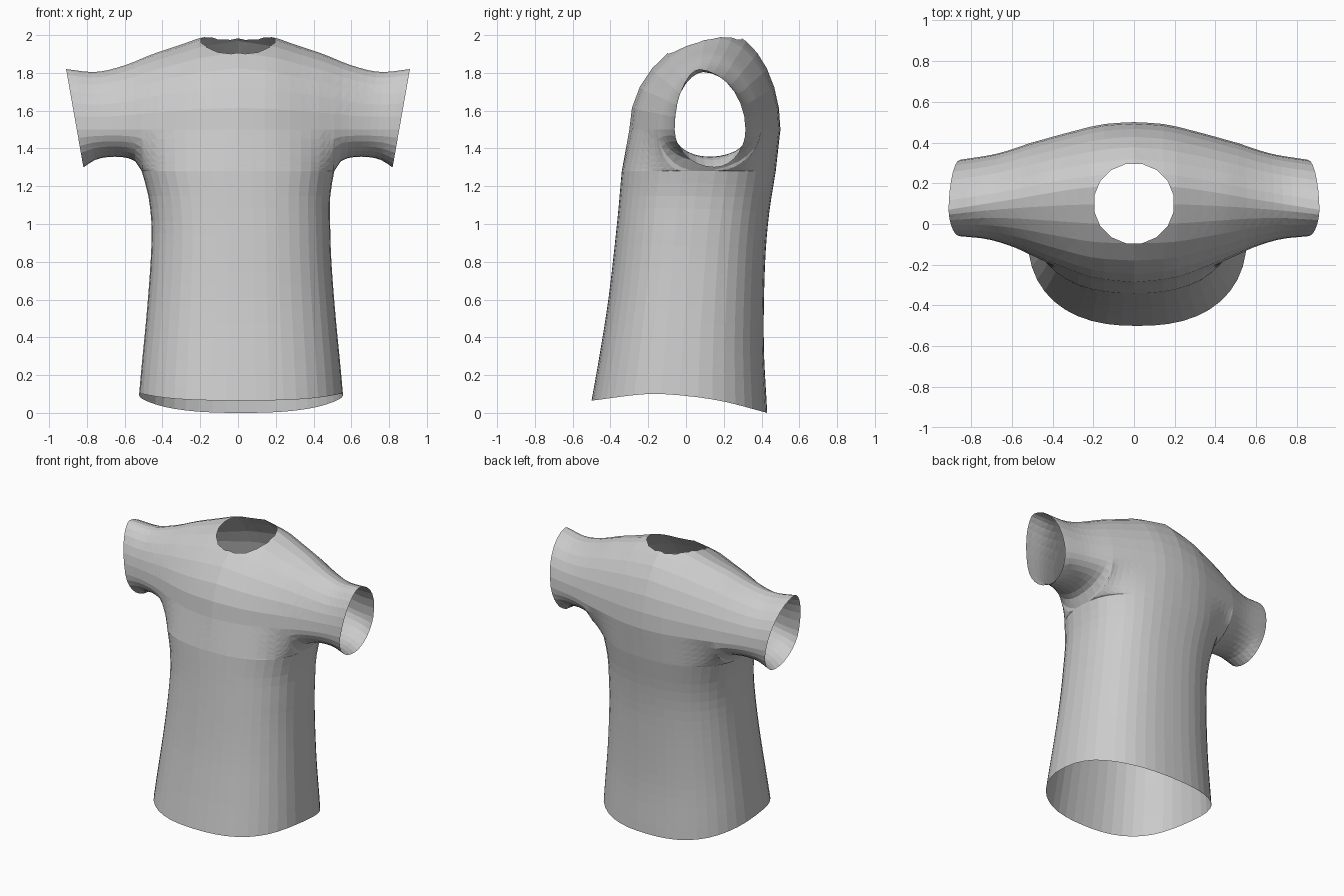
import bpy, bmesh, math
from mathutils import Vector

if "Cube" in bpy.data.objects:
    bpy.data.objects.remove(bpy.data.objects["Cube"], do_unlink=True)


def curve(points, x):
    """Smooth interpolation through a few (x, value) points."""
    x = min(max(x, points[0][0]), points[-1][0])
    i = 0
    while i < len(points) - 2 and x > points[i + 1][0]:
        i += 1

    def slope(k):
        a, b = points[max(k - 1, 0)], points[min(k + 1, len(points) - 1)]
        return (b[1] - a[1]) / (b[0] - a[0])

    (x0, v0), (x1, v1) = points[i], points[i + 1]
    h = x1 - x0
    t = (x - x0) / h
    return (v0 * (1 + 2 * t) * (1 - t) ** 2 + v1 * t * t * (3 - 2 * t)
            + h * (slope(i) * t * (1 - t) ** 2 - slope(i + 1) * t * t * (1 - t)))


# Torso profiles by height
HALF_WIDTH = [(.06, .54), (.2, .528), (.5, .5), (.8, .478), (1, .473), (1.15, .482), (1.28, .51)]
TORSO_FRONT = [(.06, -.5), (.3, -.457), (.6, -.41), (1, -.365), (1.28, -.34)]
TORSO_BACK = [(.06, .43), (.4, .412), (.8, .418), (1.05, .438), (1.28, .475)]
HEM = [(-.5, .065), (-.2, .1), (0, .09), (.2, .06), (.43, 0)]
# Shoulder and sleeve profiles by distance from the middle
TOP_Z = [(0, 2.02), (.2, 1.985), (.3, 1.95), (.45, 1.9), (.6, 1.84), (.75, 1.805), (.91, 1.82)]
TOP_Y = [(0, .2), (.3, .17), (.6, .12), (.91, .07)]
FRONT_Y = [(0, -.3), (.2, -.275), (.4, -.2), (.5, -.155), (.6, -.115), (.75, -.075), (.91, -.06)]
BACK_Y = [(0, .5), (.15, .49), (.3, .455), (.5, .4), (.7, .345), (.91, .315)]
UNDER_Z = [(.51, 1.28), (.55, 1.33), (.65, 1.355), (.8, 1.345), (.91, 1.3)]
UNDER_Y = [(.51, .068), (.65, .12), (.91, .15)]
ARMPIT, CUFF, JOIN, HEM_Z, WIDEST = .51, .91, 1.28, .06, 1.5
TORSO_COLS, SLEEVE_COLS, TORSO_ROWS, ARC_STEPS = 22, 9, 18, 7


def torso_point(s, t, back):
    """s runs -1..1 across the body, t runs 0..1 from hem to armpit."""
    zn = HEM_Z + (JOIN - HEM_Z) * t
    front, rear = curve(TORSO_FRONT, zn), curve(TORSO_BACK, zn)
    bulge = max(0, 1 - abs(s) ** 2.4) ** (1 / 2.4)
    y = (front + rear) / 2 + (rear - front) / 2 * bulge * (1 if back else -1)
    hem = curve(HEM, y)
    x = s * curve(HALF_WIDTH, zn) + .016 * min(1, (1 - t) * 4)
    return Vector((x, y, hem + (JOIN - hem) * t))


def arc(c):
    """Section over the shoulder or around the sleeve, front to back."""
    d = abs(c)
    top, peak_y = curve(TOP_Z, d), curve(TOP_Y, d)
    on_body = d <= ARMPIT + 1e-6
    slant = 0 if on_body else .176 * (d - ARMPIT) / (CUFF - ARMPIT)
    low_z = JOIN if on_body else curve(UNDER_Z, d)
    roundness = min(1, d / ARMPIT) ** 6
    halves = []
    for back, side in ((False, FRONT_Y), (True, BACK_Y)):
        wide = curve(side, d)
        low = torso_point(d / ARMPIT, 1, back).y if on_body else curve(UNDER_Y, d)
        pts = []
        for i in range(ARC_STEPS):
            a = math.pi / 2 * i / ARC_STEPS
            f = roundness * math.sin(a) + (1 - roundness) * (1 - math.cos(a))
            pts.append((low + (wide - low) * f, WIDEST - (WIDEST - low_z) * math.cos(a)))
        for i in range(ARC_STEPS + 1):
            a = math.pi / 2 * i / ARC_STEPS
            f = max(0, math.cos(a)) ** 1.12
            pts.append((peak_y + (wide - peak_y) * f, WIDEST + (top - WIDEST) * math.sin(a)))
        halves.append(pts)
    path = halves[0] + halves[1][-2::-1]
    return [Vector((math.copysign(d - slant * (top - z), c), y, z)) for y, z in path]


def add_sheet(bm, columns):
    grid = [[bm.verts.new(p) for p in col] for col in columns]
    for a, b in zip(grid, grid[1:]):
        for j in range(len(a) - 1):
            bm.faces.new((a[j], b[j], b[j + 1], a[j + 1]))


def cut_neck(bm, center, rx, ry, sides=16):
    """Open a many-sided hole straight down through the shoulders."""
    inside = [f for f in bm.faces if f.calc_center_median().z > 1.7
              and (f.calc_center_median().xy - center.xy).length < .34]
    for i in range(sides):
        a = math.tau * i / sides
        normal = Vector((math.cos(a) / rx, math.sin(a) / ry, 0)).normalized()
        co = center + Vector((math.cos(a) * rx, math.sin(a) * ry, 0))
        geom = set(inside)
        for f in inside:
            geom.update(f.edges)
            geom.update(f.verts)
        cut = bmesh.ops.bisect_plane(bm, geom=list(geom), plane_co=co, plane_no=normal, dist=1e-5)
        faces = {g for g in cut["geom"] if isinstance(g, bmesh.types.BMFace)}
        inside = [f for f in faces if (f.calc_center_median() - co).dot(normal) < 0]
    bmesh.ops.delete(bm, geom=inside, context="FACES")


# Body: each column runs from front hem over the shoulder to back hem
bm = bmesh.new()
body = []
for i in range(TORSO_COLS + 1):
    s = math.sin(math.pi * (i / TORSO_COLS - .5))
    rise = [torso_point(s, k / TORSO_ROWS, False) for k in range(TORSO_ROWS)]
    fall = [torso_point(s, k / TORSO_ROWS, True) for k in reversed(range(TORSO_ROWS))]
    body.append(rise + arc(s * ARMPIT) + fall)
add_sheet(bm, body)

# Sleeves: closed sections from armpit to cuff
for side in (-1, 1):
    cols = [arc(side * (ARMPIT + (CUFF - ARMPIT) * i / SLEEVE_COLS)) for i in range(SLEEVE_COLS + 1)]
    add_sheet(bm, cols if side > 0 else cols[::-1])

bmesh.ops.remove_doubles(bm, verts=bm.verts, dist=1e-4)
cut_neck(bm, Vector((0, .1, 2)), .195, .195)
bmesh.ops.recalc_face_normals(bm, faces=bm.faces)
bmesh.ops.triangulate(bm, faces=bm.faces)

mesh = bpy.data.meshes.new("shirt")
bm.to_mesh(mesh)
bm.free()
shirt = bpy.data.objects.new("shirt", mesh)
bpy.context.collection.objects.link(shirt)

# Plain grey cloth
cloth = bpy.data.materials.new("grey cloth")
cloth.use_nodes = True
color = (.6, .6, .6, 1)
cloth.diffuse_color = color
cloth.node_tree.nodes["Principled BSDF"].inputs["Base Color"].default_value = color
mesh.materials.append(cloth)
